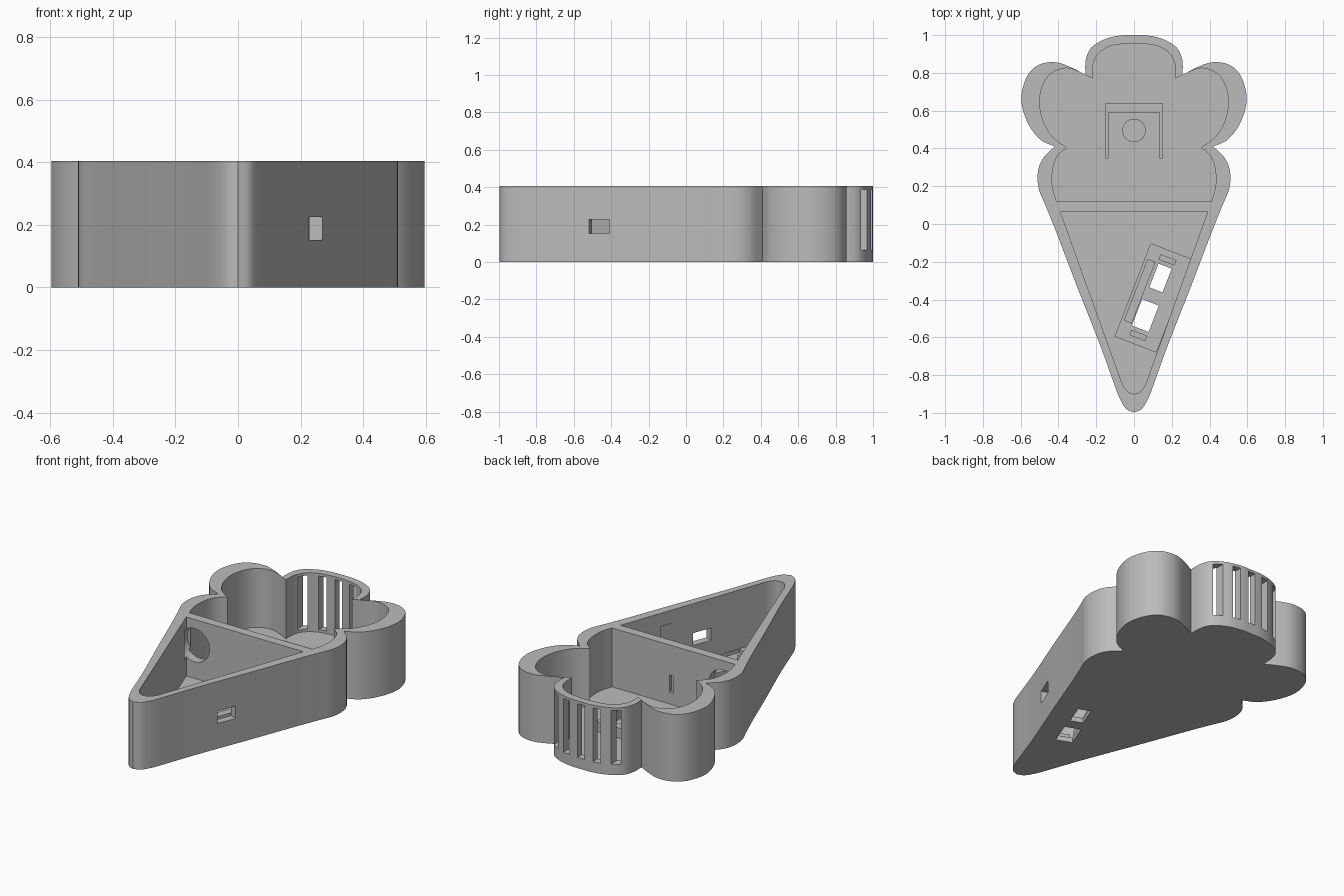
import bpy, bmesh, math
from mathutils import Vector, Matrix

if "Cube" in bpy.data.objects:
    bpy.data.objects.remove(bpy.data.objects["Cube"])

H, FLOOR = 0.405, 0.05
grey = bpy.data.materials.new("light_grey")
grey.diffuse_color = (0.5, 0.5, 0.5, 1)
grey.use_nodes = True
grey.node_tree.nodes["Principled BSDF"].inputs["Base Color"].default_value = grey.diffuse_color


def smooth_run(pts, steps=5):
    """Catmull-Rom curve through one run of points."""
    p = [Vector(q) for q in pts]
    p = [2 * p[0] - p[1]] + p + [2 * p[-1] - p[-2]]
    out = []
    for i in range(1, len(p) - 2):
        a, b, c, d = p[i - 1:i + 3]
        for k in range(steps):
            t = k / steps
            out.append(0.5 * (2 * b + (c - a) * t + (2 * a - 5 * b + 4 * c - d) * t * t
                              + (3 * b - a - 3 * c + d) * t ** 3))
    return out + [p[-2]]


def half_outline(runs):
    """Right half of a symmetric outline; runs meet in sharp corners."""
    pts = []
    for r in runs:
        s = smooth_run(r) if len(r) > 2 else [Vector(q) for q in r]
        pts += s[1:] if pts else s
    return pts


def mirrored(half):
    return half + [Vector((-p.x, p.y)) for p in reversed(half) if p.x > 1e-4]


def finish(name, bm):
    bmesh.ops.recalc_face_normals(bm, faces=bm.faces)
    me = bpy.data.meshes.new(name)
    bm.to_mesh(me)
    bm.free()
    me.materials.append(grey)
    ob = bpy.data.objects.new(name, me)
    bpy.context.collection.objects.link(ob)
    return ob


def prism(name, pts, z0, z1):
    bm = bmesh.new()
    f = bm.faces.new([bm.verts.new((p.x, p.y, z0)) for p in pts])
    r = bmesh.ops.extrude_face_region(bm, geom=[f])
    vs = [g for g in r["geom"] if isinstance(g, bmesh.types.BMVert)]
    bmesh.ops.translate(bm, verts=vs, vec=(0, 0, z1 - z0))
    return finish(name, bm)


def box(name, x, y, z0, z1, sx, sy, rot=0.0):
    bm = bmesh.new()
    m = (Matrix.Translation((x, y, (z0 + z1) / 2)) @ Matrix.Rotation(rot, 4, 'Z')
         @ Matrix.Diagonal((sx, sy, z1 - z0, 1)))
    bmesh.ops.create_cube(bm, size=1, matrix=m)
    return finish(name, bm)


def cylinder(name, loc, r, depth, rot):
    bm = bmesh.new()
    bmesh.ops.create_cone(bm, cap_ends=True, segments=48, radius1=r, radius2=r,
                          depth=depth, matrix=Matrix.Translation(loc) @ rot)
    return finish(name, bm)


# Outer shell: pointed cone below, three scoops above
outer = mirrored(half_outline([
    [(0, -0.998), (0.04, -0.98), (0.07, -0.935), (0.09, -0.89)],
    [(0.09, -0.89), (0.18, -0.64), (0.30, -0.335), (0.405, -0.06), (0.465, 0.09),
     (0.505, 0.19), (0.508, 0.28), (0.48, 0.35), (0.42, 0.41)],
    [(0.42, 0.41), (0.50, 0.45), (0.565, 0.54), (0.597, 0.66), (0.57, 0.775),
     (0.51, 0.84), (0.42, 0.857), (0.335, 0.83), (0.258, 0.79)],
    [(0.258, 0.79), (0.255, 0.87), (0.225, 0.935), (0.15, 0.98), (0.07, 0.998), (0, 1)],
]))
shell = prism("shell", outer, 0, H)

# Scoop compartment and cone compartment
scoops = mirrored(half_outline([
    [(0.41, 0.12), (0.432, 0.2), (0.43, 0.29), (0.405, 0.36), (0.355, 0.405)],
    [(0.355, 0.405), (0.43, 0.46), (0.482, 0.55), (0.5, 0.65), (0.48, 0.74),
     (0.435, 0.8), (0.36, 0.825), (0.29, 0.805), (0.22, 0.77)],
    [(0.22, 0.77), (0.218, 0.84), (0.19, 0.9), (0.13, 0.94), (0.06, 0.953), (0, 0.957)],
]))
cone = mirrored(half_outline([
    [(0, -0.9), (0.03, -0.89), (0.055, -0.86), (0.068, -0.83)],
    [(0.068, -0.83), (0.39, 0.065)],
]))
cutters = [prism("scoop_cutter", scoops, FLOOR, 1), prism("cone_cutter", cone, FLOOR, 1)]

# Vent slots in the back wall
for i in range(-2, 3):
    cutters.append(box("vent_cutter", i * 0.1, 0.98, 0.065, 0.388, 0.046, 0.22))

# Cable hole through the divider
cutters.append(cylinder("cable_hole_cutter", (-0.335, 0.085, 0.25), 0.1, 0.11,
                        Matrix.Rotation(math.pi / 2, 4, 'X')))

# Switch bay beside the right wall, aligned to it
ANG = math.atan2(-0.36, 0.93)
A, B = Vector((0.36, 0.93)), Vector((0.93, -0.36))
BAY = Vector((0.1, -0.39))


def bay_box(name, along, across, length, width, z0, z1):
    c = BAY + A * along + B * across
    return box(name, c.x, c.y, z0, z1, width, length, ANG)


cutters += [
    bay_box("bay_cutter", 0, 0.004, 0.525, 0.233, 0.03, 0.325),
    bay_box("floor_window_cutter", 0.112, 0, 0.135, 0.075, -0.1, 0.2),
    bay_box("floor_window_cutter", -0.103, -0.003, 0.15, 0.095, -0.1, 0.2),
    bay_box("side_window_cutter", -0.015, 0.15, 0.118, 0.2, 0.152, 0.226),
]

# Small cable notch in the back of the divider
cutters.append(box("notch_cutter", 0.015, 0.12, 0.12, 0.225, 0.025, 0.04))

for c in cutters:
    c.hide_render = True
    m = shell.modifiers.new(c.name, 'BOOLEAN')
    m.operation, m.solver, m.object = 'DIFFERENCE', 'EXACT', c
bpy.context.view_layer.objects.active = shell
shell.select_set(True)
for m in list(shell.modifiers):
    bpy.ops.object.modifier_apply(modifier=m.name)
for c in cutters:
    bpy.data.objects.remove(c)
bpy.ops.object.shade_smooth_by_angle(angle=math.radians(25))

# Sensor holder on the scoop floor
box("holder_back", 0, 0.615, FLOOR - 0.01, 0.11, 0.3, 0.05)
for s in (-1, 1):
    box("holder_side", s * 0.143, 0.47, FLOOR - 0.01, 0.11, 0.014, 0.245)
cylinder("sensor_seat", (0, 0.495, FLOOR), 0.062, 0.02, Matrix.Identity(4))

# Switch rail and clips in the bay
bay_box("switch_rail", 0.007, -0.078, 0.35, 0.045, 0.02, 0.07)
for s in (-1, 1):
    bay_box("switch_clip", s * 0.215, 0.0, 0.03, 0.09, 0.02, 0.06)
